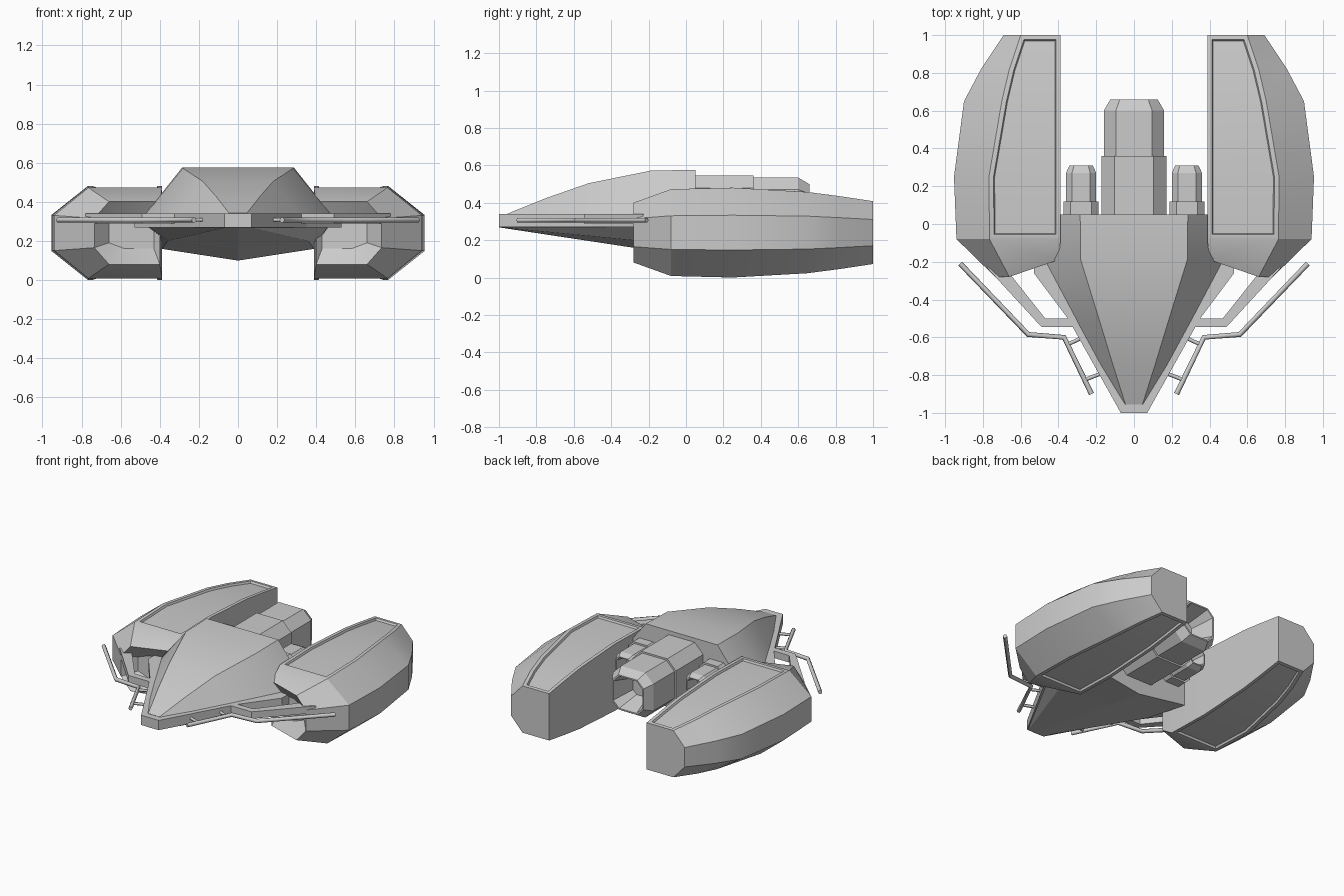
import bpy, bmesh
from mathutils import Vector

if "Cube" in bpy.data.objects:
    bpy.data.objects.remove(bpy.data.objects["Cube"])


def finish(name, bm, mirror=False, smooth=None):
    bmesh.ops.recalc_face_normals(bm, faces=bm.faces[:])
    me = bpy.data.meshes.new(name)
    bm.to_mesh(me)
    bm.free()
    ob = bpy.data.objects.new(name, me)
    bpy.context.collection.objects.link(ob)
    if mirror:
        ob.modifiers.new("Mirror", 'MIRROR')
    if smooth:
        bpy.ops.object.select_all(action='DESELECT')
        ob.select_set(True)
        bpy.context.view_layer.objects.active = ob
        bpy.ops.object.shade_smooth_by_angle(angle=smooth)
    return ob


def loft(bm, rings):
    """Skin closed rings of points, cap both ends; returns strips[ring][side]."""
    vs = [[bm.verts.new(p) for p in r] for r in rings]
    n = len(vs[0])
    strips = [[bm.faces.new((a[j], a[(j + 1) % n], b[(j + 1) % n], b[j])) for j in range(n)]
              for a, b in zip(vs, vs[1:])]
    bm.faces.new(vs[0])
    bm.faces.new(vs[-1])
    return strips


def symmetric(y, half):
    """Full ring from the right half of a section, top to bottom."""
    left = [(-x, z) for x, z in reversed(half) if x > 0]
    return [(x, y, z) for x, z in half + left]


# Side pods: six-sided section, flat inner wall
MID = 0.241


def pod_ring(y, xi, xt, xo, ht, hs, yi=None, yo=None):
    yi = y if yi is None else yi
    return [(xi, yi, MID + ht), (xt, y, MID + ht), (xo, y, MID + hs),
            (xo, y, MID - hs), (xt, y, MID - ht), (xi, yi, MID - ht)]


bm = bmesh.new()
strips = loft(bm, [
    pod_ring(-0.19, 0.43, 0.58, 0.66, 0.08, 0.05, yi=-0.16),   # recessed nose
    pod_ring(-0.28, 0.40, 0.66, 0.735, 0.16, 0.075, yi=-0.19),
    pod_ring(-0.08, 0.388, 0.765, 0.94, 0.232, 0.09),
    pod_ring(0.25, 0.388, 0.768, 0.953, 0.24, 0.093),
    pod_ring(0.65, 0.388, 0.70, 0.90, 0.217, 0.088),
    pod_ring(0.82, 0.388, 0.66, 0.81, 0.195, 0.08),
    pod_ring(1.0, 0.388, 0.60, 0.69, 0.168, 0.07),
])
bmesh.ops.recalc_face_normals(bm, faces=bm.faces[:])
# recessed panels on top and underside
for side in (0, 4):
    panel = [s[side] for s in strips[2:]]
    bmesh.ops.inset_region(bm, faces=panel, thickness=0.024, use_even_offset=True)
    bmesh.ops.inset_region(bm, faces=panel, thickness=0.006, depth=-0.014, use_even_offset=True)
finish("side_pods", bm, mirror=True, smooth=0.5)

# Upper hull
bm = bmesh.new()
loft(bm, [symmetric(y, [(t, z), (b, 0.33)]) for y, t, z, b in (
    (-0.955, 0.045, 0.342, 0.055), (-0.75, 0.11, 0.425, 0.18), (-0.52, 0.18, 0.505, 0.305),
    (-0.19, 0.282, 0.572, 0.48), (0.05, 0.285, 0.577, 0.48))])
finish("upper_hull", bm, smooth=0.4)

# Edge plate running round the hull
bm = bmesh.new()
loft(bm, [symmetric(y, [(w, 0.34), (w, 0.27)]) for y, w in (
    (-1.0, 0.07), (-0.5, 0.35), (-0.26, 0.53), (0.05, 0.53))])
finish("hull_edge_plate", bm)

# Lower hull with shallow keel
bm = bmesh.new()
loft(bm, [symmetric(-1.0, [(0.07, 0.275), (0.06, 0.27), (0, 0.269)]),
          symmetric(-0.28, [(0.46, 0.275), (0.36, 0.20), (0, 0.16)]),
          symmetric(0.05, [(0.47, 0.275), (0.39, 0.16), (0, 0.10)])])
finish("lower_hull", bm)

# Struts joining hull edge to the pods
bm = bmesh.new()
outline = [((0.30, -0.545), (0.33, -0.50)), ((0.49, -0.545), (0.47, -0.50)),
           ((0.78, -0.23), (0.70, -0.21))]
loft(bm, [[(*a, 0.34), (*b, 0.34), (*b, 0.29), (*a, 0.29)] for a, b in outline])
finish("pod_struts", bm, mirror=True)


# Engines: chamfered eight-sided nozzles with hollow ends
def engine(name, cx, cz, stages, mirror=False):
    bm = bmesh.new()
    rings = []
    for y, r in stages:
        c = r * 0.6
        pts = [(c, r), (r, c), (r, -c), (c, -r), (-c, -r), (-r, -c), (-r, c), (-c, r)]
        rings.append([(cx + x, y, cz + z) for x, z in pts])
    loft(bm, rings)
    finish(name, bm, mirror)


engine("main_engine", 0, 0.375, [(0.0, 0.172), (0.36, 0.172), (0.36, 0.16), (0.60, 0.16),
                                 (0.66, 0.125), (0.66, 0.115), (0.50, 0.07)])
engine("small_engines", 0.28, 0.37, [(0.0, 0.092), (0.12, 0.092), (0.12, 0.08), (0.27, 0.08),
                                     (0.31, 0.062), (0.31, 0.055), (0.22, 0.035)], mirror=True)


# Front guard rails and their brackets
def rail(name, points, radius):
    cu = bpy.data.curves.new(name, 'CURVE')
    cu.dimensions = '3D'
    cu.bevel_depth = radius
    cu.bevel_resolution = 1
    cu.use_fill_caps = True
    sp = cu.splines.new('POLY')
    sp.points.add(len(points) - 1)
    for p, (x, y) in zip(sp.points, points):
        p.co = (x, y, 0.308, 1)
    ob = bpy.data.objects.new(name, cu)
    bpy.context.collection.objects.link(ob)


for s, label in ((1, "right"), (-1, "left")):
    path = [(0.92, -0.21), (0.56, -0.585), (0.37, -0.60), (0.225, -0.90)]
    rail(label + "_guard_rail", [(s * x, y) for x, y in path], 0.014)
    for i, (a, b) in enumerate([((0.27, -0.60), (0.345, -0.635)), ((0.17, -0.79), (0.26, -0.825))]):
        rail(f"{label}_rail_bracket_{i + 1}", [(s * a[0], a[1]), (s * b[0], b[1])], 0.01)
